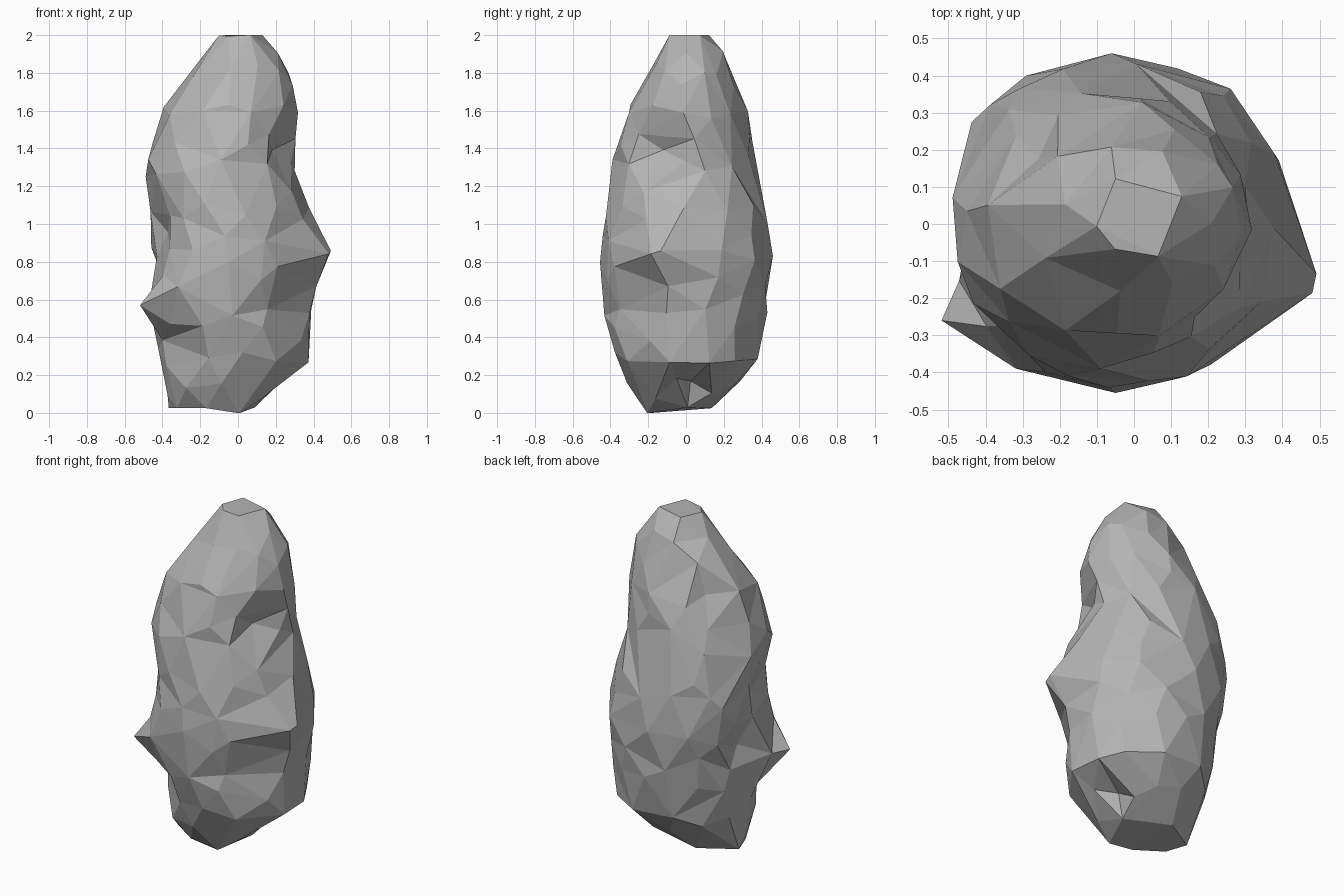
import bpy, bmesh, math, random
from mathutils import Vector

cube = bpy.data.objects.get("Cube")
if cube:
    bpy.data.objects.remove(cube, do_unlink=True)
random.seed(4)

SIDES, LEVELS, FACETS = 32, 46, 270

# Body outline: height, left and right limits, front and back limits
outline = [
    (.025, -.34, .11, -.21, .13), (.14, -.38, .24, -.30, .26),
    (.27, -.41, .38, -.36, .38), (.5, -.45, .39, -.42, .42),
    (.8, -.46, .42, -.45, .45), (1.1, -.47, .36, -.42, .42),
    (1.3, -.49, .31, -.39, .38), (1.6, -.40, .31, -.31, .32),
    (1.76, -.28, .29, -.21, .26), (1.91, -.17, .21, -.14, .20),
    (2, -.09, .13, -.09, .13)]

# Lumps and hollows: place, push direction and reach
features = [
    ((.42, -.12, .87), (.09, -.04, 0), .15),      # shoulder lump
    ((.27, -.15, 1.39), (-.09, .03, 0), .13),     # notch over the shoulder
    ((.31, -.3, .58), (-.05, .04, 0), .15),       # hollow under the shoulder
    ((-.4, -.23, .57), (-.12, -.04, 0), .11),     # pointed spur
    ((-.28, -.34, .68), (-.02, -.04, 0), .12),    # swelling beside the spur
    ((-.34, -.29, .36), (.05, .05, 0), .13),      # hollow under the spur
    ((-.42, -.12, .97), (.08, .04, 0), .14),      # front groove
    ((-.45, .05, .7), (.07, 0, 0), .13),          # side groove
    ((-.37, .29, .95), (-.04, .03, 0), .25),      # back corner
    ((-.4, .17, 1.36), (.05, -.04, 0), .1),       # slanting groove, lower
    ((-.3, .2, 1.6), (.05, -.04, 0), .1),         # slanting groove, upper
    ((.22, .03, .09), (-.07, 0, .06), .1),        # hollow at the foot
    ((0, -.21, .03), (0, -.01, -.03), .08),       # front foot
    ((-.34, .03, .04), (-.03, 0, 0), .09),        # side foot
    ((.33, .25, .8), (.01, 0, 0), .2),            # back swelling
]


def limits(z):
    for low, high in zip(outline, outline[1:]):
        if z <= high[0]:
            t = (z - low[0]) / (high[0] - low[0])
            return [a + (b - a) * t for a, b in zip(low[1:], high[1:])]
    return outline[-1][1:]


def sculpt(point):
    shift = Vector()
    for place, push, reach in features:
        distance = (point - Vector(place)).length
        shift += Vector(push) * math.exp(-(distance / reach) ** 2)
    return point + shift


# Stacked rings, closed at both ends
bm = bmesh.new()
rings = []
bottom, top = outline[0][0], outline[-1][0]
for level in range(LEVELS):
    z = bottom + (top - bottom) * level / (LEVELS - 1)
    left, right, front, back = limits(z)
    ring = []
    for side in range(SIDES):
        a = math.tau * (side + .5 * (level % 2)) / SIDES
        x = (left + right + (right - left) * math.cos(a)) / 2
        y = (front + back + (back - front) * math.sin(a)) / 2
        rough = Vector((random.uniform(-.007, .007), random.uniform(-.007, .007), 0))
        ring.append(bm.verts.new(sculpt(Vector((x, y, z))) + rough))
    rings.append(ring)
for low, high in zip(rings, rings[1:]):
    for i in range(SIDES):
        j = (i + 1) % SIDES
        bm.faces.new((low[i], low[j], high[j], high[i]))
bm.faces.new(rings[0][::-1])
bm.faces.new(rings[-1])
bmesh.ops.triangulate(bm, faces=bm.faces[:])
mesh = bpy.data.meshes.new("rock")
bm.to_mesh(mesh)
bm.free()
rock = bpy.data.objects.new("rock", mesh)
bpy.context.collection.objects.link(rock)

# Broad irregular facets
facets = rock.modifiers.new("facets", "DECIMATE")
facets.ratio = FACETS / len(mesh.polygons)

# Plain grey stone
stone = bpy.data.materials.new("grey stone")
stone.use_nodes = True
grey = (.46, .46, .46, 1)
stone.diffuse_color = grey
stone.node_tree.nodes["Principled BSDF"].inputs["Base Color"].default_value = grey
mesh.materials.append(stone)
